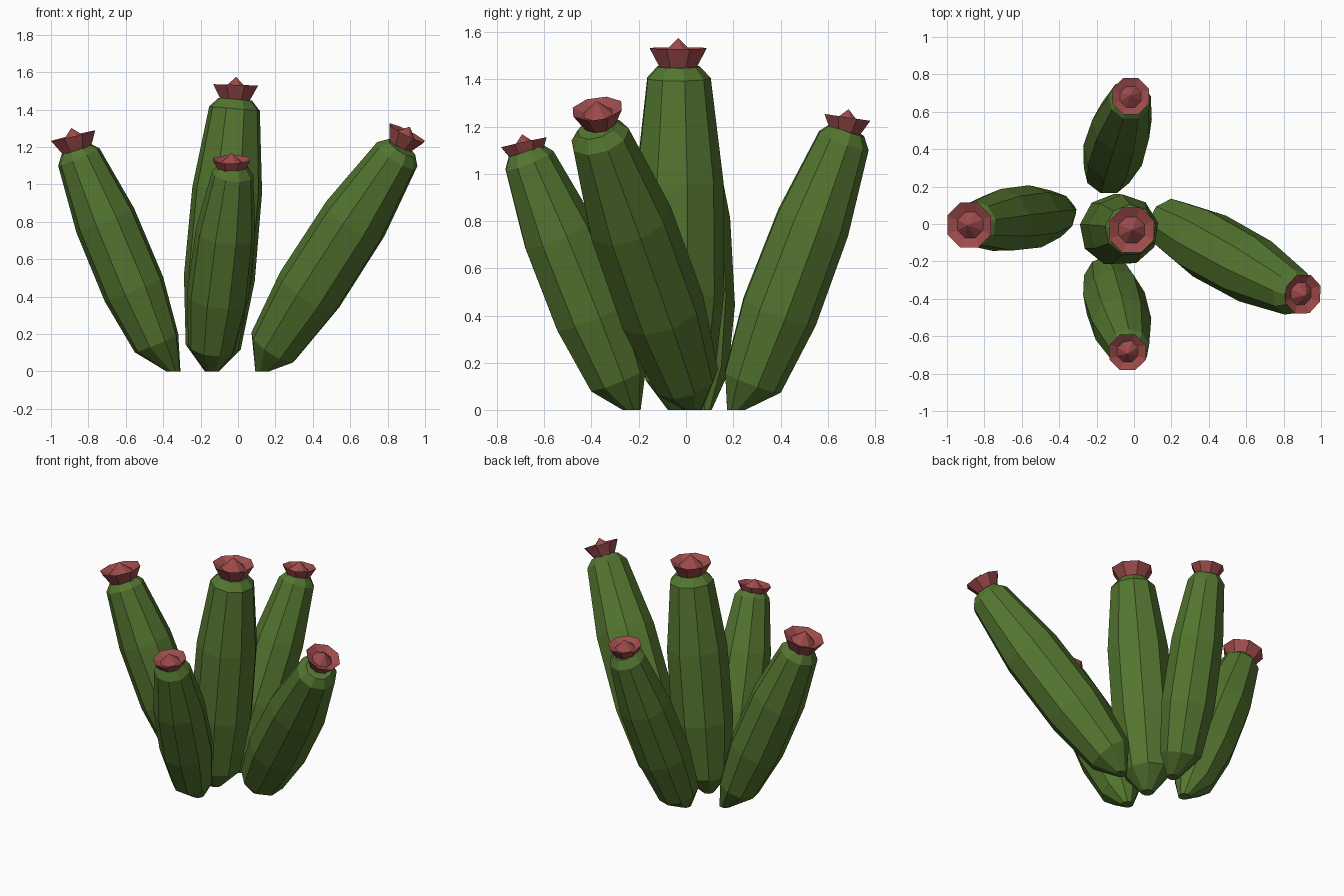
import bpy, bmesh, math
from mathutils import Vector

if "Cube" in bpy.data.objects:
    bpy.data.objects.remove(bpy.data.objects["Cube"])


def material(name, rgb):
    m = bpy.data.materials.new(name)
    m.diffuse_color = (*rgb, 1)
    m.use_nodes = True
    m.node_tree.nodes["Principled BSDF"].inputs["Base Color"].default_value = m.diffuse_color
    return m


GREEN = material("cactus green", (0.088, 0.18, 0.029))
RED = material("flower red", (0.34, 0.07, 0.07))


def ring(bm, centre, axis, r, sides, turn=0.0):
    """Ring of vertices square to the axis."""
    q = Vector((0, 0, 1)).rotation_difference(axis)
    out = []
    for i in range(sides):
        a = turn + 2 * math.pi * i / sides
        out.append(bm.verts.new(centre + q @ Vector((r * math.cos(a), r * math.sin(a), 0))))
    return out


def bridge(bm, a, b):
    n = len(a)
    for i in range(n):
        j = (i + 1) % n
        bm.faces.new((a[i], a[j], b[j], b[i]))


def finish(bm, name, mat):
    bmesh.ops.recalc_face_normals(bm, faces=bm.faces[:])
    me = bpy.data.meshes.new(name)
    bm.to_mesh(me)
    bm.free()
    me.materials.append(mat)
    bpy.context.collection.objects.link(bpy.data.objects.new(name, me))


def stem(name, base, low, high, radii, sides=9):
    """Straight swollen stem: flat foot on the ground, four body rings, small cap."""
    base, low, high = Vector(base), Vector(low), Vector(high)
    axis = (high - low).normalized()
    bm = bmesh.new()
    rings = [ring(bm, base, Vector((0, 0, 1)), 0.038, sides, 0.2)]
    for t, r in zip((0, 0.29, 0.66, 1), radii):
        rings.append(ring(bm, low.lerp(high, t), axis, r, sides, 0.2))
    rings.append(ring(bm, high + axis * 0.05, axis, radii[3] * 0.66, sides, 0.2))
    for a, b in zip(rings, rings[1:]):
        bridge(bm, a, b)
    bm.faces.new(rings[0])
    bm.faces.new(rings[-1])
    finish(bm, name, GREEN)


def flower(name, base, axis, r, sides=8):
    """Flared cup with a sunken ring and a pointed centre."""
    base, axis = Vector(base), Vector(axis).normalized()
    s = r / 0.13
    bm = bmesh.new()
    prof = ((0.078, 0), (0.13, 0.092), (0.075, 0.066))
    rings = [ring(bm, base + axis * h * s, axis, q * s, sides, math.pi / 8) for q, h in prof]
    for a, b in zip(rings, rings[1:]):
        bridge(bm, a, b)
    bm.faces.new(rings[0])
    tip = bm.verts.new(base + axis * 0.135 * s)
    top = rings[-1]
    for i in range(sides):
        bm.faces.new((top[i], top[(i + 1) % sides], tip))
    finish(bm, name, RED)


# name, foot, lowest body ring, top body ring, body radii, flower base, flower axis, flower radius
PLANTS = [
    ("centre", (-0.14, -0.04, 0), (-0.132, -0.03, 0.13), (-0.018, -0.033, 1.405),
     (0.15, 0.193, 0.19, 0.138), (-0.015, -0.033, 1.44), (0.03, 0, 1), 0.13),
    ("left", (-0.345, 0.07, 0), (-0.435, 0.05, 0.15), (-0.85, 0.0, 1.145),
     (0.128, 0.172, 0.17, 0.122), (-0.86, -0.003, 1.17), (-0.24, -0.03, 1), 0.13),
    ("right", (0.13, 0.03, 0), (0.19, 0.0, 0.13), (0.85, -0.365, 1.155),
     (0.142, 0.188, 0.185, 0.128), (0.868, -0.365, 1.205), (0.5, -0.15, 1), 0.112),
    ("front", (-0.14, -0.23, 0), (-0.14, -0.29, 0.13), (-0.028, -0.665, 1.055),
     (0.13, 0.168, 0.162, 0.112), (-0.033, -0.67, 1.06), (-0.02, -0.22, 1), 0.106),
    ("back", (-0.14, 0.21, 0), (-0.14, 0.28, 0.12), (-0.022, 0.665, 1.14),
     (0.13, 0.168, 0.162, 0.115), (-0.018, 0.672, 1.165), (0, 0.15, 1), 0.106),
]
for n, foot, low, high, radii, fb, fa, fr in PLANTS:
    stem(n + "_stem", foot, low, high, radii)
    flower(n + "_flower", fb, fa, fr)
